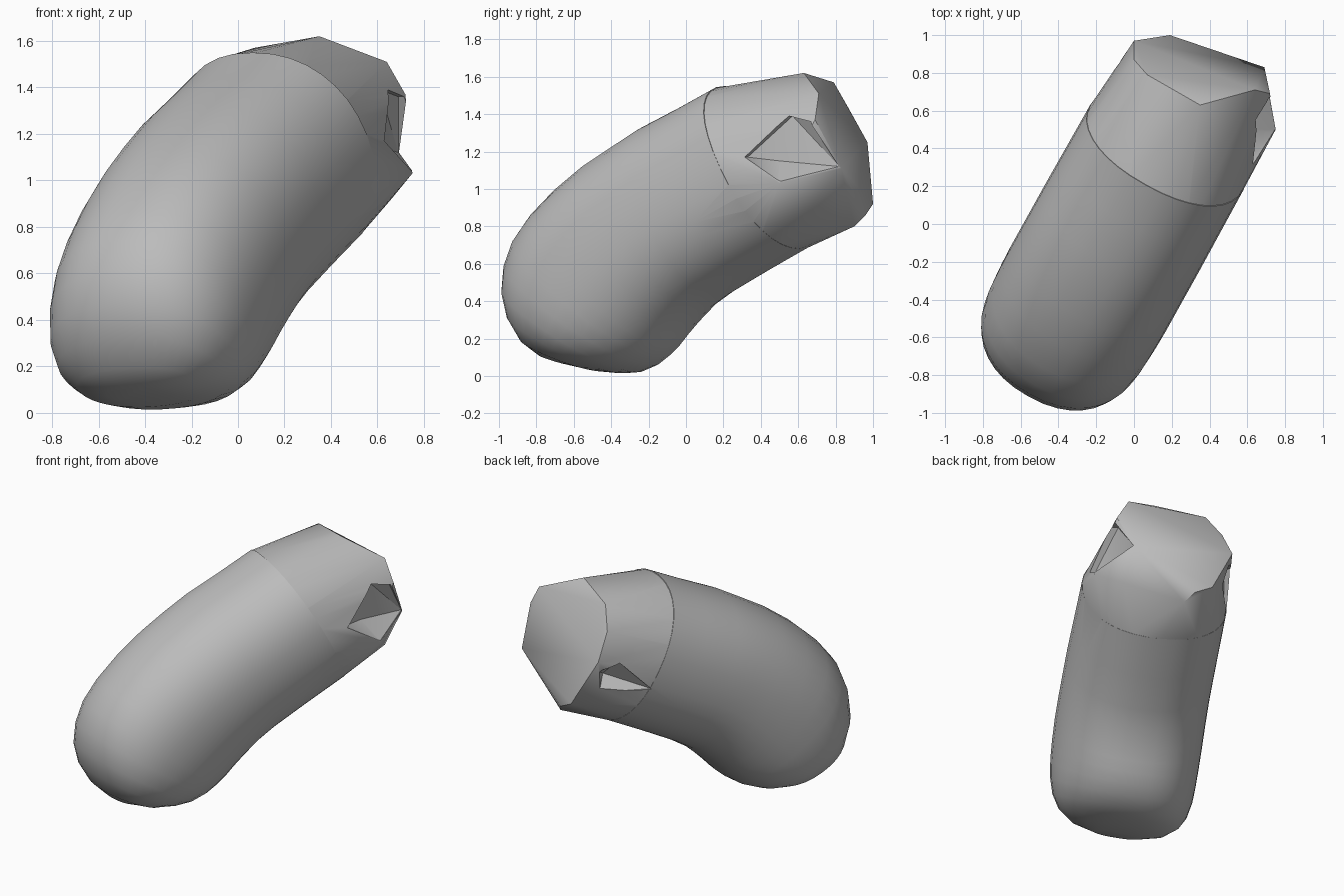
import bpy, bmesh, math
from mathutils import Vector

cube = bpy.data.objects.get("Cube")
if cube:
    bpy.data.objects.remove(cube)

grey = bpy.data.materials.new("stone grey")
grey.use_nodes = True
COLOUR = (0.5, 0.5, 0.5, 1)
grey.diffuse_color = COLOUR
grey.node_tree.nodes["Principled BSDF"].inputs["Base Color"].default_value = COLOUR

# Horizontal heading of the body, and the direction across it
HEADING = Vector((0.486, 0.874, 0))
ACROSS = Vector((0.874, -0.486, 0))
UP = Vector((0, 0, 1))
SIDES = 36


def finish(name, bm):
    bmesh.ops.recalc_face_normals(bm, faces=bm.faces)
    mesh = bpy.data.meshes.new(name)
    bm.to_mesh(mesh)
    bm.free()
    mesh.materials.append(grey)
    obj = bpy.data.objects.new(name, mesh)
    bpy.context.collection.objects.link(obj)
    return obj


def hull(name, points):
    bm = bmesh.new()
    for p in points:
        bm.verts.new(p)
    out = bmesh.ops.convex_hull(bm, input=bm.verts[:])
    junk = {v for v in out["geom_interior"] + out["geom_unused"]
            if isinstance(v, bmesh.types.BMVert)}
    bmesh.ops.delete(bm, geom=list(junk), context="VERTS")
    return finish(name, bm)


def ring(top_s, top_z, low_s, low_z, wide):
    """Slightly squared oval between a point on the back and one on the belly."""
    top = HEADING * top_s + UP * top_z
    low = HEADING * low_s + UP * low_z
    centre = (top + low) / 2 - ACROSS * 0.045
    side = ACROSS + UP * max(0, 0.1 - 0.3 * low_z)
    points = []
    for i in range(SIDES):
        a = 2 * math.pi * i / SIDES
        c, s = math.cos(a), math.sin(a)
        c = math.copysign(abs(c) ** 0.9, c)
        s = math.copysign(abs(s) ** 0.9, s)
        points.append(centre + side * wide * c + (top - low) / 2 * s)
    return points


def combine(target, tool, operation):
    mod = target.modifiers.new(operation, "BOOLEAN")
    mod.operation = operation
    mod.solver = "EXACT"
    mod.object = tool
    bpy.context.view_layer.objects.active = target
    bpy.ops.object.modifier_apply(modifier=mod.name)
    bpy.data.objects.remove(tool)


# Bent body: back point, belly point and half width of each station
stations = [(-0.89, 0.11, -0.72, 0.055, 0.15), (-0.97, 0.19, -0.6, 0.03, 0.29),
            (-1.04, 0.32, -0.47, 0.02, 0.38), (-1.07, 0.46, -0.37, 0.025, 0.425),
            (-1.055, 0.6, -0.27, 0.06, 0.45), (-1, 0.74, -0.2, 0.105, 0.46),
            (-0.9, 0.87, -0.14, 0.155, 0.465), (-0.75, 1.01, -0.09, 0.21, 0.468),
            (-0.577, 1.14, -0.03, 0.27, 0.468), (-0.41, 1.24, 0.07, 0.36, 0.468),
            (-0.245, 1.335, 0.18, 0.43, 0.468), (-0.016, 1.44, 0.4, 0.545, 0.466),
            (0.21, 1.55, 0.67, 0.68, 0.464)]
bm = bmesh.new()
loops = [[bm.verts.new(p) for p in ring(*station)] for station in stations]
for low, high in zip(loops, loops[1:]):
    for i in range(SIDES):
        j = (i + 1) % SIDES
        bm.faces.new((low[i], low[j], high[j], high[i]))
bm.faces.new(loops[0])
bm.faces.new(loops[-1])
body = finish("bent_body", bm)

# Faceted broken end, seated just inside the end of the body
cap = [(0.35, 0.63, 1.62), (0.07, 0.79, 1.57), (0, 0.87, 1.43), (0, 0.97, 1.25),
       (0.19, 1, 0.92), (0.69, 0.83, 1.11), (0.72, 0.69, 1.37), (0.64, 0.71, 1.51),
       (0.34, 0.9, 0.8), (0.3, 0.96, 0.86), (0.66, 0.68, 0.92), (0.75, 0.5, 1.03)]
base = ring(0.2, 1.544, 0.66, 0.676, 0.463)
combine(body, hull("broken_end", base + [Vector(p) for p in cap]), "UNION")


# Chipped notches on both sides of the broken end
def notch(points, outward):
    inner = [Vector(p) for p in points]
    combine(body, hull("notch", inner + [p + outward for p in inner]), "DIFFERENCE")


notch([(0.6, 0.33, 1.17), (0.61, 0.57, 1.39), (0.69, 0.68, 1.36), (0.69, 0.82, 1.12),
       (0.6, 0.5, 1.15), (0.75, 0.5, 1.04)], ACROSS * 0.4)
notch([(0, 0.96, 1.18), (-0.05, 0.83, 1.22), (-0.19, 0.66, 1), (0.02, 0.93, 1.02),
       (0.07, 0.82, 1.1)], -ACROSS * 0.4)

# Smooth body, crisp breaks
body.select_set(True)
bpy.context.view_layer.objects.active = body
bpy.ops.object.shade_smooth_by_angle(angle=math.radians(30))
